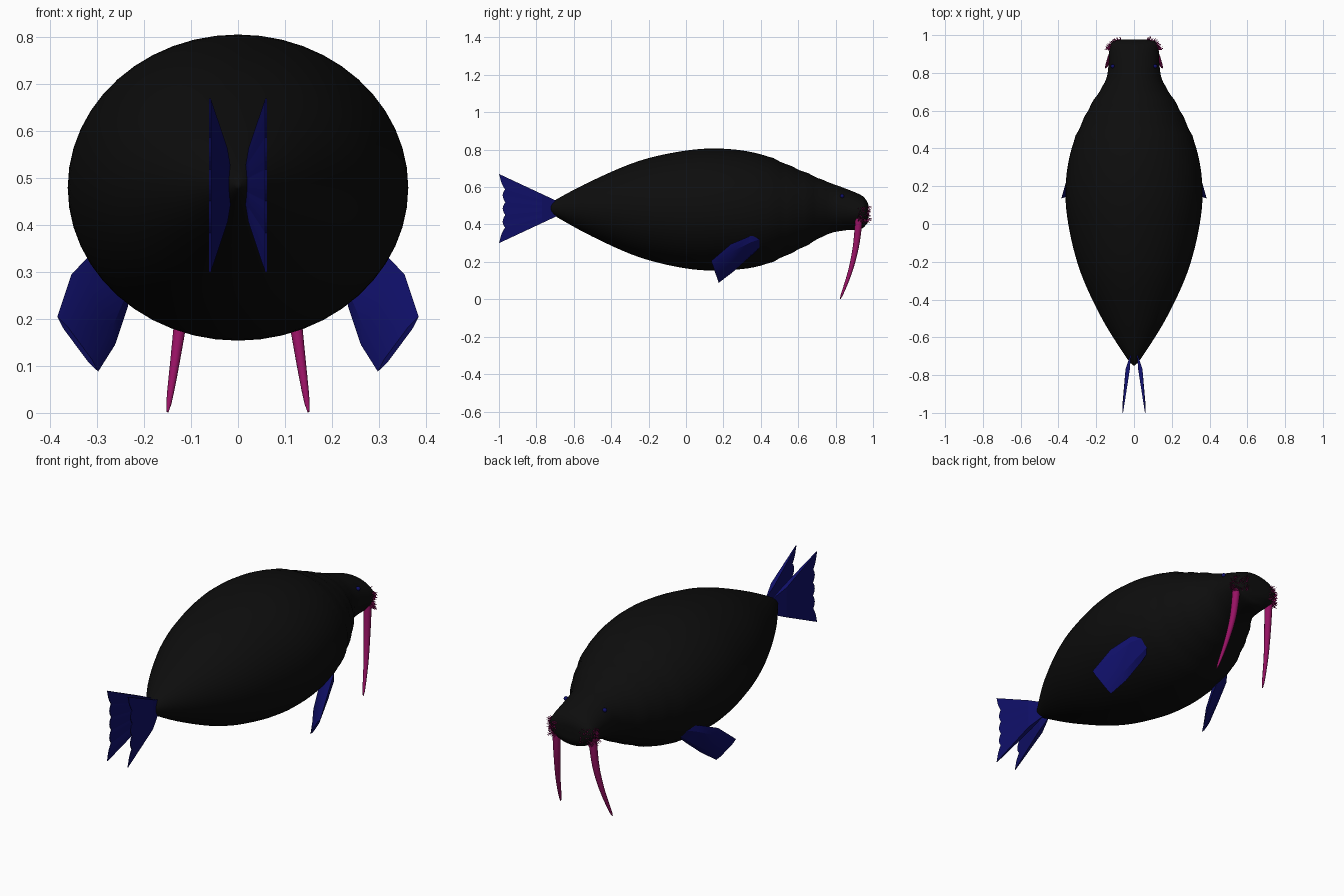
import bpy, bmesh, math, random
from mathutils import Vector

random.seed(4)
cube = bpy.data.objects.get("Cube")
if cube:
    bpy.data.objects.remove(cube, do_unlink=True)


def material(name, rgb):
    m = bpy.data.materials.new(name)
    m.use_nodes = True
    m.diffuse_color = (*rgb, 1)
    bsdf = m.node_tree.nodes["Principled BSDF"]
    bsdf.inputs["Base Color"].default_value = (*rgb, 1)
    bsdf.inputs["Roughness"].default_value = 0.8
    return m


BLACK = material("black_hide", (0.004, 0.004, 0.004))
BLUE = material("deep_blue", (0.005, 0.005, 0.14))
MAGENTA = material("dark_magenta", (0.31, 0.006, 0.125))


def finish(bm, name, mat, angle=None):
    bmesh.ops.recalc_face_normals(bm, faces=bm.faces)
    mesh = bpy.data.meshes.new(name)
    bm.to_mesh(mesh)
    bm.free()
    mesh.materials.append(mat)
    obj = bpy.data.objects.new(name, mesh)
    bpy.context.collection.objects.link(obj)
    if angle:
        bpy.ops.object.select_all(action="DESELECT")
        obj.select_set(True)
        bpy.context.view_layer.objects.active = obj
        bpy.ops.object.shade_smooth_by_angle(angle=math.radians(angle))
    return obj


def loft(bm, rings):
    """Skin a list of equal closed rings and cap both ends."""
    rows = [[bm.verts.new(p) for p in ring] for ring in rings]
    n = len(rows[0])
    for a, b in zip(rows, rows[1:]):
        for i in range(n):
            bm.faces.new((a[i], a[(i + 1) % n], b[(i + 1) % n], b[i]))
    bm.faces.new(rows[0])
    bm.faces.new(rows[-1])


def spline(points, steps):
    """Catmull-Rom samples through the points."""
    pts = [Vector(p) for p in points]
    pts = [pts[0]] + pts + [pts[-1]]
    out = []
    for a, b, c, d in zip(pts, pts[1:], pts[2:], pts[3:]):
        for k in range(steps):
            t = k / steps
            out.append(0.5 * (2 * b + (c - a) * t + (2 * a - 5 * b + 4 * c - d) * t * t
                              + (3 * b - a - 3 * c + d) * t ** 3))
    return out + [pts[-1]]


def tube(bm, path, radii, sides):
    """Tapered round tube along a path."""
    rings = []
    for i, p in enumerate(path):
        axis = (path[min(i + 1, len(path) - 1)] - path[max(i - 1, 0)]).normalized()
        u = axis.orthogonal().normalized()
        v = axis.cross(u)
        rings.append([p + radii[i] * (u * math.cos(a) + v * math.sin(a))
                      for a in (math.tau * k / sides for k in range(sides))])
    loft(bm, rings)


# Body: y, half width, top, bottom
PROFILE = [
    (-0.75, 0.004, 0.49, 0.48), (-0.70, 0.045, 0.53, 0.445),
    (-0.50, 0.17, 0.635, 0.335), (-0.25, 0.285, 0.74, 0.225),
    (0.0, 0.348, 0.795, 0.165), (0.2, 0.362, 0.805, 0.155),
    (0.4, 0.33, 0.775, 0.18), (0.6, 0.245, 0.695, 0.265),
    (0.75, 0.155, 0.63, 0.345), (0.84, 0.135, 0.597, 0.367),
    (0.93, 0.13, 0.56, 0.375), (0.96, 0.12, 0.535, 0.395),
    (0.975, 0.085, 0.505, 0.42), (0.977, 0.01, 0.47, 0.46)]
rings = []
for y, w, top, bot in spline([Vector(p) for p in PROFILE], 6):
    mid, h = (top + bot) / 2, (top - bot) / 2
    # Soft skin folds around the neck
    fold = 1 + (0.012 * math.sin(70 * y) if 0.45 < y < 0.75 else 0)
    rings.append([(w * fold * math.cos(a), y, mid + h * fold * math.sin(a))
                  for a in (math.tau * k / 48 for k in range(48))])
bm = bmesh.new()
loft(bm, rings)
finish(bm, "body", BLACK, 60)

for side, s in (("left", 1), ("right", -1)):
    # Tail fluke: a wedge fan with a scalloped trailing edge
    rings = []
    for k in range(41):
        u = k / 40
        tip = -0.966 - 0.034 * abs(2 * u - 1) ** 6 - 0.014 * abs(math.sin(5 * math.pi * u))
        tip = max(tip, -1)
        ring = []
        for x, y in ((0.015, -0.68), (0.045, -0.77), (0.062, tip), (0.058, tip), (0.022, -0.77)):
            f = (y + 0.70) / -0.30
            ring.append((s * x, y, 0.485 + (u - 0.5) * (0.09 + 0.28 * f)))
        rings.append(ring)
    bm = bmesh.new()
    loft(bm, rings)
    finish(bm, side + "_tail_fluke", BLUE)

    # Front flipper: leading edge, trailing edge and thickness per section
    sections = [
        ((0.27, 0.41, 0.345), (0.225, 0.40, 0.28), 0.010),
        ((0.315, 0.34, 0.337), (0.235, 0.34, 0.225), 0.020),
        ((0.355, 0.24, 0.295), (0.262, 0.25, 0.145), 0.017),
        ((0.385, 0.135, 0.205), (0.298, 0.175, 0.088), 0.005)]
    rings = []
    for a, b, t in sections:
        a, b = Vector(a), Vector(b)
        n = Vector((0.80, 0.25, -0.55)).normalized() * t
        p, q = a.lerp(b, 0.2), a.lerp(b, 0.8)
        rings.append([(s * v.x, v.y, v.z) for v in (a, p + n, q + n, b, q - n, p - n)])
    bm = bmesh.new()
    loft(bm, rings)
    finish(bm, side + "_front_flipper", BLUE, 30)

    # Tusk
    path = spline([(s * 0.105, 0.925, 0.43), (s * 0.113, 0.908, 0.28),
                   (s * 0.130, 0.875, 0.14), (s * 0.150, 0.825, 0.002)], 5)
    radii = [0.002 + 0.019 * (1 - i / (len(path) - 1)) ** 0.6 for i in range(len(path))]
    bm = bmesh.new()
    tube(bm, path, radii, 12)
    finish(bm, side + "_tusk", MAGENTA, 50)

    # Whiskers scattered over the cheek
    bm = bmesh.new()
    for _ in range(90):
        a = math.radians(random.uniform(5, 75))
        z = random.uniform(0.415, 0.495)
        root = Vector((s * (0.045 + 0.08 * math.cos(a)), 0.915 + 0.055 * math.sin(a), z))
        out = Vector((s * math.cos(a), 0.8 * math.sin(a),
                      random.uniform(-0.7, 0.5))).normalized()
        end = root + out * random.uniform(0.02, 0.034)
        end.y = min(end.y, 0.998)
        tube(bm, [root, root.lerp(end, 0.5), end], [0.0022, 0.0018, 0.0004], 4)
    finish(bm, side + "_whiskers", MAGENTA)

    # Eye
    bm = bmesh.new()
    bmesh.ops.create_uvsphere(bm, u_segments=12, v_segments=8, radius=0.011)
    bmesh.ops.translate(bm, verts=bm.verts, vec=(s * 0.113, 0.835, 0.552))
    finish(bm, side + "_eye", BLUE, 60)
